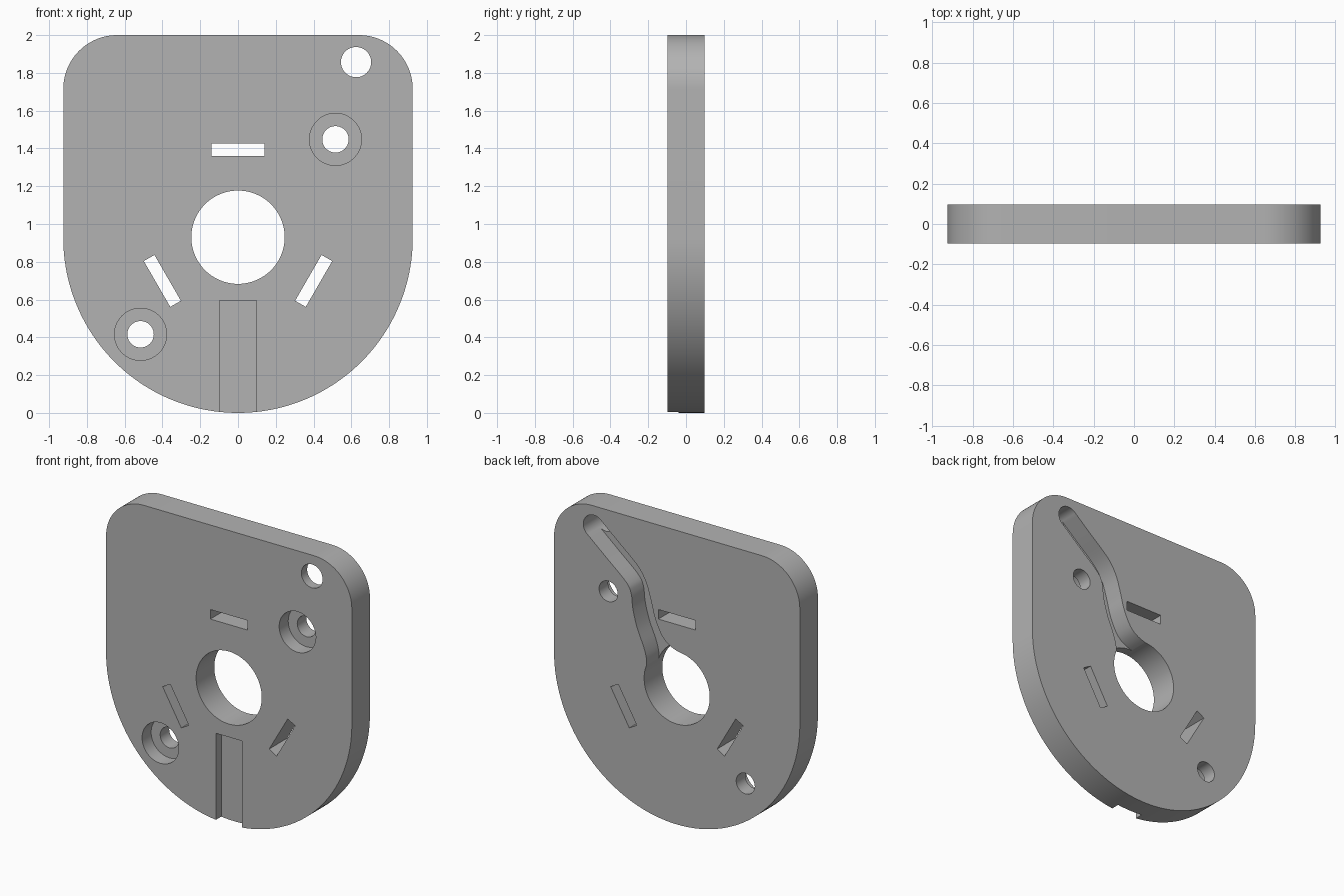
import bpy, bmesh, math
from math import sin, cos, pi, radians
from mathutils import Vector

if "Cube" in bpy.data.objects:
    bpy.data.objects.remove(bpy.data.objects["Cube"], do_unlink=True)

HALF = 0.0975      # half the plate thickness
R = 0.925          # radius of the rounded bottom
OUT = 0.3          # how far cutters reach past the plate

grey = bpy.data.materials.new("plain grey")
grey.use_nodes = True
grey.diffuse_color = (0.45, 0.45, 0.45, 1)
grey.node_tree.nodes["Principled BSDF"].inputs["Base Color"].default_value = (0.45, 0.45, 0.45, 1)


def arc(cx, cz, r, start, end, n):
    angles = [radians(start + (end - start) * i / n) for i in range(n + 1)]
    return [(cx + r * cos(a), cz + r * sin(a)) for a in angles]


def circle(cx, cz, r, n=64):
    return arc(cx, cz, r, 0, 360, n)[:-1]


def smooth_path(pts, n=6):
    """Catmull-Rom curve through the points."""
    p = [Vector(q) for q in pts]
    p = [2 * p[0] - p[1]] + p + [2 * p[-1] - p[-2]]
    out = []
    for a, b, c, d in zip(p, p[1:], p[2:], p[3:]):
        for i in range(n):
            t = i / n
            out.append((b + (c - a) * t / 2 + (2 * a - 5 * b + 4 * c - d) * t * t / 2
                        + (3 * b - a - 3 * c + d) * t ** 3 / 2)[:])
    return out + [p[-2][:]]


def prism(name, pts, y0, y1):
    """Extrude an x-z outline from y0 to y1."""
    bm = bmesh.new()
    face = bm.faces.new([bm.verts.new((x, y0, z)) for x, z in pts])
    top = bmesh.ops.extrude_face_region(bm, geom=[face])["geom"]
    for v in top:
        if isinstance(v, bmesh.types.BMVert):
            v.co.y = y1
    bmesh.ops.recalc_face_normals(bm, faces=bm.faces)
    mesh = bpy.data.meshes.new(name)
    bm.to_mesh(mesh)
    bm.free()
    mesh.materials.append(grey)
    obj = bpy.data.objects.new(name, mesh)
    bpy.context.collection.objects.link(obj)
    return obj


# Plate: half-round bottom, straight sides, rounded top corners
CORNER = 0.285
cx, cz = R - CORNER, 2 - CORNER
plate = prism("mounting_plate",
              arc(0, R, R, 180, 360, 96) + arc(cx, cz, CORNER, 0, 90, 24)
              + arc(-cx, cz, CORNER, 90, 180, 24), -HALF, HALF)

cutters = []


def cut(name, pts, y0=-OUT, y1=OUT):
    obj = prism(name, pts, y0, y1)
    obj.hide_render = True
    cutters.append(obj)


# Through holes
cut("centre_hole", circle(0, 0.93, 0.247, 96))
cut("corner_hole", circle(0.625, 1.857, 0.08))

# Screw holes with counterbores on the front
for side in (-1, 1):
    x, z = side * 0.516, 0.932 + side * 0.516
    cut("screw_hole", circle(x, z, 0.07))
    cut("counterbore", circle(x, z, 0.138), -OUT, 0)

# Three slots spaced round the centre
for k in range(3):
    a = k * 2 * pi / 3
    corners = [(-0.14, 0.43), (0.14, 0.43), (0.14, 0.495), (-0.14, 0.495)]
    cut("slot", [(x * cos(a) - z * sin(a), 0.93 + x * sin(a) + z * cos(a)) for x, z in corners])

# Groove on the front, running down to the bottom edge
cut("front_groove", [(-0.098, -0.1), (0.098, -0.1), (0.098, 0.594), (-0.098, 0.594)],
    -OUT, -0.04)

# Curved channel on the back, from corner hole to centre hole
outer = smooth_path([(0.676, 1.796), (0.53, 1.673), (0.385, 1.55), (0.345, 1.48), (0.332, 1.38),
                     (0.3, 1.26), (0.25, 1.14), (0.229, 1.06), (0.233, 0.99)])
inner = smooth_path([(-0.06, 1.165), (0.04, 1.195), (0.11, 1.25), (0.165, 1.36), (0.195, 1.47),
                     (0.235, 1.59), (0.3, 1.685), (0.437, 1.801), (0.574, 1.917)])
tip = arc(0.625, 1.857, 0.0795, 126, -46, 24)[1:-1]
cut("back_channel", outer + [(0, 0.93)] + inner + tip, -0.035, OUT)

# Apply all cuts, then remove the cutters
for c in cutters:
    mod = plate.modifiers.new(c.name, "BOOLEAN")
    mod.operation = "DIFFERENCE"
    mod.solver = "EXACT"
    mod.object = c
bpy.context.view_layer.update()
done = bpy.data.meshes.new_from_object(plate.evaluated_get(bpy.context.evaluated_depsgraph_get()))
plate.modifiers.clear()
plate.data = done
for c in cutters:
    bpy.data.objects.remove(c, do_unlink=True)

bpy.ops.object.select_all(action="DESELECT")
plate.select_set(True)
bpy.context.view_layer.objects.active = plate
bpy.ops.object.shade_smooth_by_angle(angle=radians(30))
